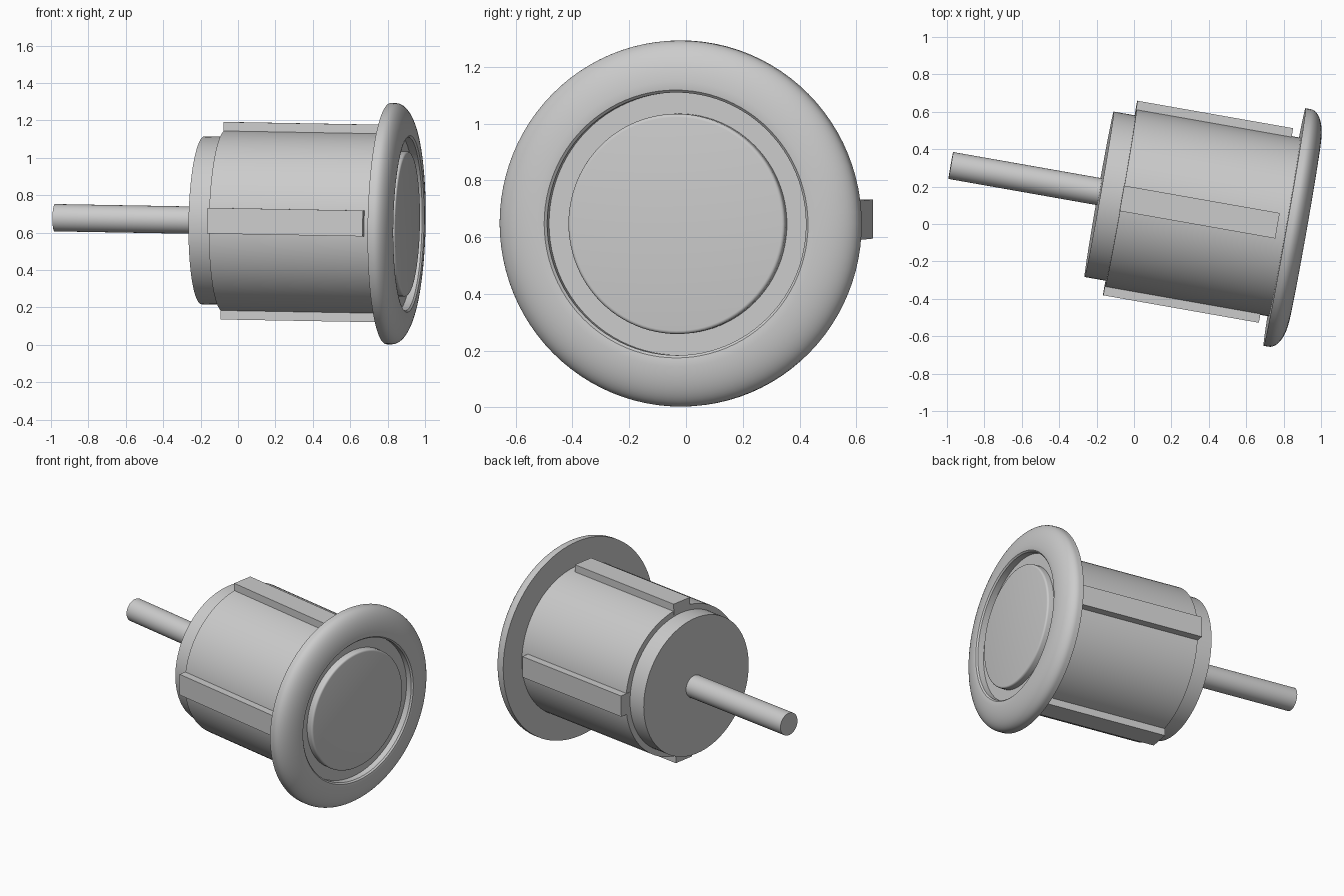
import bpy
import bmesh
import math
from mathutils import Matrix, Euler, Vector

cube = bpy.data.objects.get("Cube")
if cube:
    bpy.data.objects.remove(cube, do_unlink=True)

# One plain grey for every part
grey = bpy.data.materials.new("plain grey")
grey.use_nodes = True
grey.diffuse_color = (0.6, 0.6, 0.6, 1)
grey.node_tree.nodes["Principled BSDF"].inputs["Base Color"].default_value = (0.6, 0.6, 0.6, 1)

# Shared frame: local x is the plug's axis, its origin is the back of the flange
FRAME = (Matrix.Translation((0.805, -0.016, 0.648))
         @ Euler((0, math.radians(1), math.radians(-10))).to_matrix().to_4x4())


def finish(bm, name, smooth=True):
    bmesh.ops.recalc_face_normals(bm, faces=bm.faces)
    mesh = bpy.data.meshes.new(name)
    bm.to_mesh(mesh)
    bm.free()
    mesh.materials.append(grey)
    obj = bpy.data.objects.new(name, mesh)
    bpy.context.collection.objects.link(obj)
    obj.matrix_world = FRAME
    if smooth:
        bpy.ops.object.select_all(action='DESELECT')
        obj.select_set(True)
        bpy.context.view_layer.objects.active = obj
        bpy.ops.object.shade_smooth_by_angle(angle=math.radians(30))
    return obj


def lathe(name, profile, steps=96, offset=0.0):
    """Spin (axis position, radius) points round the local x axis."""
    bm = bmesh.new()
    verts = [bm.verts.new((s, 0, r)) for s, r in profile]
    edges = [bm.edges.new(pair) for pair in zip(verts, verts[1:])]
    bmesh.ops.spin(bm, geom=verts + edges, cent=(0, 0, 0), axis=(1, 0, 0),
                   angle=math.tau, steps=steps)
    bmesh.ops.remove_doubles(bm, verts=bm.verts, dist=0.0002)
    bmesh.ops.translate(bm, verts=bm.verts, vec=Vector((0, offset, 0)))
    return finish(bm, name)


# Barrel with its narrower back step
lathe("barrel", [(-1.007, 0), (-1.007, 0.449), (-0.89, 0.449),
                 (-0.89, 0.485), (0.01, 0.485), (0.01, 0)])

# Cable leaving the back
lathe("cable", [(-1.815, 0), (-1.815, 0.073), (-0.99, 0.073), (-0.99, 0)],
      steps=48, offset=0.014)

# Domed flange: quarter-ellipse from the thin rim to the front lip
dome = [(0.028 + 0.083 * math.sin(a), 0.485 + 0.16 * math.cos(a))
        for a in (math.radians(90 * i / 14) for i in range(15))]
lathe("flange", [(0, 0), (0, 0.645)] + dome
      + [(0.109, 0.472), (0.1, 0.463), (0.06, 0.463), (0.06, 0)])

# Round face plate with a softened edge, standing in the recess
edge = [(0.092 + 0.012 * math.sin(a), 0.376 + 0.012 * math.cos(a))
        for a in (math.radians(90 * i / 4) for i in range(5))]
lathe("face_plate", [(0.05, 0), (0.05, 0.388)] + edge + [(0.104, 0)])

# Four ribs along the barrel
for i, side in enumerate(("top", "front", "bottom", "back")):
    bm = bmesh.new()
    bmesh.ops.create_cube(bm, size=1)
    bmesh.ops.scale(bm, verts=bm.verts, vec=(0.845, 0.138, 0.073))
    bmesh.ops.translate(bm, verts=bm.verts, vec=(-0.47, 0, 0.4915))
    bmesh.ops.rotate(bm, verts=bm.verts, cent=(0, 0, 0),
                     matrix=Matrix.Rotation(math.pi / 2 * i, 3, 'X'))
    finish(bm, side + "_rib", smooth=False)
